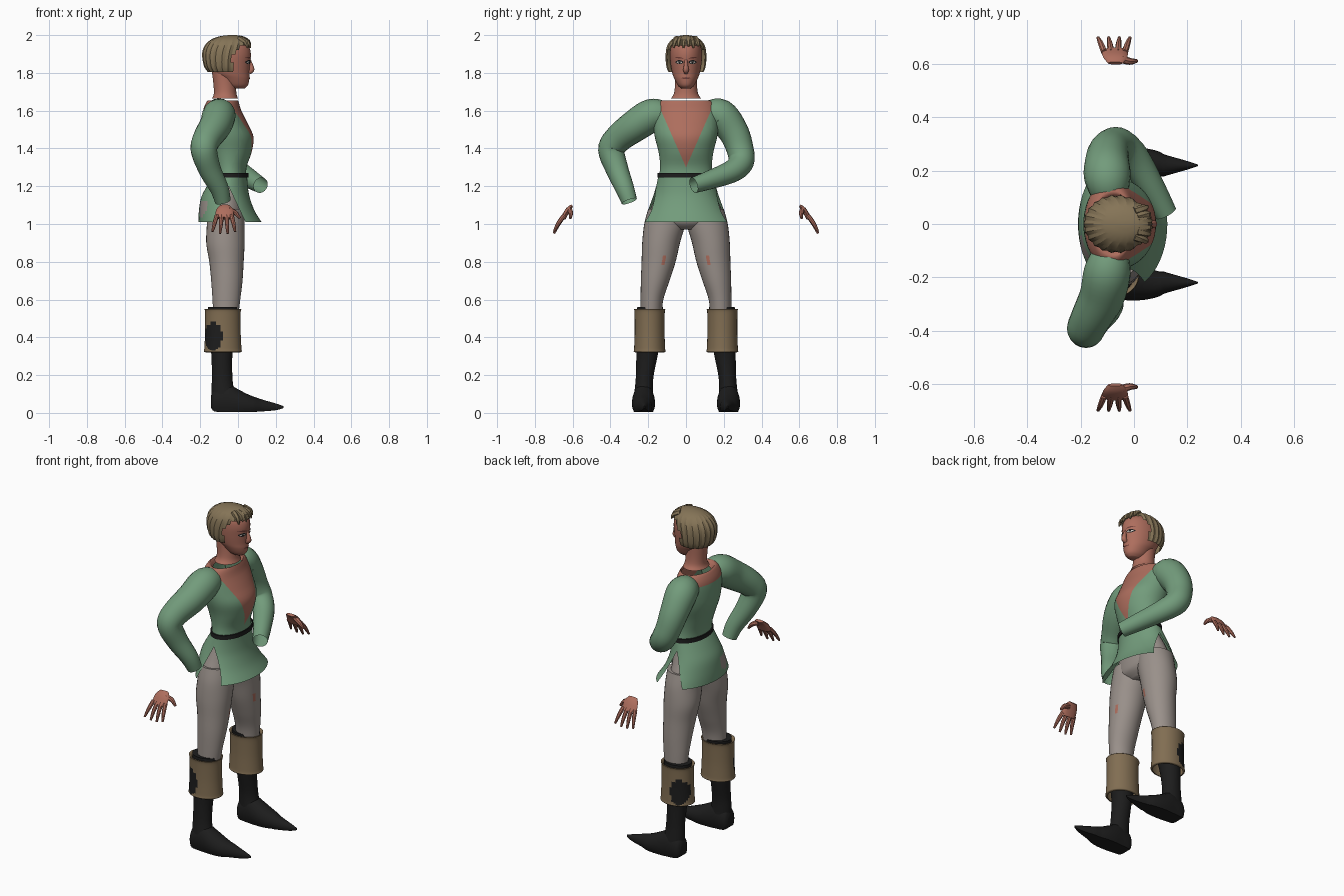
import bpy, bmesh, math
from mathutils import Vector


def material(name, rgb):
    m = bpy.data.materials.new(name)
    m.diffuse_color = (*rgb, 1)
    return m


GREEN = material("tunic green", (0.17, 0.33, 0.20))
SKIN = material("skin", (0.42, 0.155, 0.11))
GREY = material("hose grey", (0.32, 0.28, 0.255))
TAN = material("cuff tan", (0.22, 0.155, 0.085))
BLACK = material("boot black", (0.012, 0.012, 0.012))
HAIR = material("hair brown", (0.235, 0.175, 0.095))
WHITE = material("eye white", (0.6, 0.57, 0.53))
LIP = material("lip", (0.16, 0.05, 0.04))


def spline(keys, k):
    """Smooth (Catmull-Rom) interpolation of key tuples."""
    out, last = [], len(keys) - 1
    for i in range(last):
        p = [keys[max(0, min(last, i + d))] for d in (-1, 0, 1, 2)]
        for j in range(k):
            t = j / k
            out.append(tuple(
                0.5 * (2 * b + (c - a) * t + (2 * a - 5 * b + 4 * c - d) * t * t
                       + (3 * b - a - 3 * c + d) * t ** 3)
                for a, b, c, d in zip(*p)))
    return out + [tuple(keys[-1])]


def loft(name, rings, mats, caps=(True, True), paint=None, cuts=(), angle=40):
    """Skin a list of rings; paint(centre) picks a material index, -1 removes."""
    bm = bmesh.new()
    vs = [[bm.verts.new(p) for p in r] for r in rings]
    n = len(rings[0])
    for a, b in zip(vs, vs[1:]):
        for i in range(n):
            j = (i + 1) % n
            bm.faces.new((a[i], a[j], b[j], b[i]))
    if caps[0]:
        bm.faces.new(vs[0][::-1])
    if caps[1]:
        bm.faces.new(vs[-1])
    bmesh.ops.recalc_face_normals(bm, faces=bm.faces[:])
    for co, no in cuts:
        bmesh.ops.bisect_plane(bm, geom=bm.verts[:] + bm.edges[:] + bm.faces[:],
                               plane_co=co, plane_no=no, dist=1e-5)
    if paint:
        dead = []
        for f in bm.faces:
            k = paint(f.calc_center_median())
            if k < 0:
                dead.append(f)
            else:
                f.material_index = k
        bmesh.ops.delete(bm, geom=dead, context='FACES')
    return finish(name, bm, mats, angle)


def finish(name, bm, mats, angle=40):
    me = bpy.data.meshes.new(name)
    bm.to_mesh(me)
    bm.free()
    for m in mats:
        me.materials.append(m)
    ob = bpy.data.objects.new(name, me)
    bpy.context.collection.objects.link(ob)
    bpy.ops.object.select_all(action='DESELECT')
    ob.select_set(True)
    bpy.context.view_layer.objects.active = ob
    bpy.ops.object.shade_smooth_by_angle(angle=math.radians(angle))
    return ob


def ovals(keys, n=32, k=4, side=1, ridge=0):
    """Level rings from (z, back x, front x, half width[, centre y])."""
    rings = []
    for q in spline(keys, k):
        z, xb, xf, w = q[:4]
        cy = q[4] * side if len(q) > 4 else 0
        ring = []
        for i in range(n):
            a, g = 2 * math.pi * i / n, 1 - ridge * (i % 2)
            ring.append(((xb + xf) / 2 + g * (xf - xb) / 2 * math.cos(a),
                         cy + g * w * math.sin(a), z))
        rings.append(ring)
    return rings


def tube(name, keys, mats, n=20, k=5, side=1, flat=1, caps=(True, True)):
    """Tube along (x, y, z, radius)."""
    pts = [(Vector((x, y * side, z)), r) for x, y, z, r in spline(keys, k)]
    run = (pts[-1][0] - pts[0][0]).normalized()
    ref = Vector((0, 0, 1)) if abs(run.x) > 0.7 else Vector((1, 0, 0))
    rings = []
    for i, (p, r) in enumerate(pts):
        t = (pts[min(i + 1, len(pts) - 1)][0] - pts[max(i - 1, 0)][0]).normalized()
        u = t.cross(ref).normalized()
        v = t.cross(u)
        rings.append([p + r * (flat * math.cos(a) * u + math.sin(a) * v)
                      for a in (2 * math.pi * j / n for j in range(n))])
    return loft(name, rings, mats, caps)


# Tunic body with the open neckline
def neckline(c):
    vee = c.x > -0.03 and c.z > 1.3 and abs(c.y) < (c.z - 1.3) * 0.44
    yoke = c.z > 1.595 and abs(c.y) < 0.135
    return 1 if vee or yoke else 0


body = [(1.23, -0.13, 0.045, 0.147), (1.3, -0.135, 0.045, 0.137), (1.38, -0.16, 0.072, 0.145),
        (1.46, -0.185, 0.082, 0.165), (1.53, -0.19, 0.052, 0.172), (1.6, -0.185, 0.018, 0.168),
        (1.64, -0.17, 0.005, 0.148), (1.655, -0.155, 0.0, 0.118), (1.63, -0.14, 0.005, 0.095)]
loft("tunic_body", ovals(body, 48), [GREEN, SKIN], (False, False), neckline,
     [((0, 0, 1.3), (0, 1, -0.44)), ((0, 0, 1.3), (0, 1, 0.44)), ((0, 0, 1.595), (0, 0, 1)),
      ((0, 0.135, 0), (0, 1, 0)), ((0, -0.135, 0), (0, 1, 0))])

# Flared skirt, slit at both sides, with a worn patch at the back
FRONT_EDGE, BACK_EDGE = Vector((0.17, 0, 0.08)), Vector((-0.2, 0, 0.08))
SLIT = Vector((-0.05, 0, 1.2))


def skirt_rule(c):
    d = c - SLIT
    if d.dot(FRONT_EDGE) < 0 and d.dot(BACK_EDGE) < 0:
        return -1
    patch = ((c.y + 0.09) / 0.05) ** 2 + ((c.z - 1.085) / 0.045) ** 2 < 1
    return 1 if patch and c.x < -0.1 else 0


skirt = [(1.26, -0.128, 0.048, 0.145), (1.2, -0.165, 0.052, 0.158), (1.14, -0.195, 0.062, 0.177),
         (1.07, -0.207, 0.088, 0.21), (1.01, -0.21, 0.125, 0.25)]
loft("tunic_skirt", ovals(skirt, 56), [GREEN, GREY], (False, False), skirt_rule,
     [(SLIT, FRONT_EDGE), (SLIT, BACK_EDGE)])

# Belt
belt = [(1.245, -0.13, 0.05, 0.147), (1.246, -0.138, 0.056, 0.152),
        (1.27, -0.138, 0.056, 0.15), (1.271, -0.13, 0.05, 0.143)]
loft("belt", ovals(belt, 48, 1), [BLACK], (False, False))

# Sleeves: one hanging akimbo, one folded across the waist
tube("right_sleeve", [(-0.09, -0.11, 1.575, 0.07), (-0.1, -0.18, 1.575, 0.088),
                      (-0.12, -0.27, 1.52, 0.085), (-0.165, -0.36, 1.45, 0.075),
                      (-0.18, -0.395, 1.39, 0.07), (-0.15, -0.365, 1.29, 0.06),
                      (-0.10, -0.325, 1.19, 0.05), (-0.08, -0.3, 1.12, 0.042)],
     [GREEN], caps=(True, False))
tube("left_sleeve", [(-0.09, 0.11, 1.575, 0.07), (-0.1, 0.18, 1.575, 0.088),
                     (-0.1, 0.25, 1.49, 0.08), (-0.085, 0.285, 1.4, 0.072),
                     (-0.055, 0.292, 1.33, 0.068), (0.0, 0.245, 1.28, 0.06),
                     (0.07, 0.13, 1.235, 0.05), (0.12, 0.04, 1.205, 0.042)],
     [GREEN], caps=(True, False))

# Hips
hips = [(1.22, -0.12, 0.03, 0.13), (1.12, -0.165, 0.035, 0.17), (1.04, -0.17, 0.035, 0.2),
        (1.0, -0.155, 0.025, 0.16), (0.97, -0.12, -0.01, 0.08)]
loft("hips", ovals(hips), [GREY])

leg = [(1.08, -0.165, 0.03, 0.095, 0.105), (1.0, -0.165, 0.035, 0.108, 0.113),
       (0.9, -0.168, 0.035, 0.1, 0.132), (0.8, -0.152, 0.03, 0.09, 0.145),
       (0.7, -0.142, 0.024, 0.076, 0.163), (0.6, -0.135, 0.012, 0.06, 0.18),
       (0.5, -0.13, 0.0, 0.055, 0.185)]
shaft = [(0.56, -0.16, 0.0, 0.068, 0.19), (0.45, -0.155, 0.0, 0.068, 0.195),
         (0.32, -0.142, -0.028, 0.058, 0.205), (0.2, -0.138, -0.03, 0.047, 0.218),
         (0.13, -0.14, -0.022, 0.048, 0.223), (0.06, -0.14, 0.0, 0.055, 0.226)]
cuff = [(0.52, -0.15, 0.0, 0.065, 0.1925), (0.545, -0.165, 0.008, 0.072, 0.1925),
        (0.55, -0.178, 0.018, 0.083, 0.1925), (0.53, -0.174, 0.014, 0.08, 0.1925),
        (0.43, -0.174, 0.014, 0.079, 0.1925), (0.345, -0.178, 0.018, 0.082, 0.1925),
        (0.325, -0.18, 0.02, 0.084, 0.1925), (0.32, -0.168, 0.008, 0.074, 0.1925)]
# Foot stations: x, half width, bottom, top
foot = [(-0.143, 0.03, 0.03, 0.09), (-0.125, 0.05, 0.008, 0.13), (-0.06, 0.058, 0.004, 0.155),
        (0.0, 0.062, 0.004, 0.125), (0.06, 0.056, 0.004, 0.095), (0.13, 0.036, 0.008, 0.07),
        (0.2, 0.016, 0.014, 0.05), (0.24, 0.003, 0.025, 0.036)]


def worn_hose(c):
    return int(c.x > 0 and abs(abs(c.y) - 0.115) < 0.01 and abs(c.z - 0.81) < 0.022)


def worn_cuff(c):
    spot = ((c.x + 0.13) / 0.047) ** 2 + ((c.z - 0.405) / 0.075) ** 2 < 1
    return int(spot and abs(c.y) > 0.2)


# Legs, boots and hands on both sides
for s, label in ((-1, "right"), (1, "left")):
    loft(label + "_leg", ovals(leg, side=s, k=6), [GREY, SKIN], paint=worn_hose)
    loft(label + "_boot_shaft", ovals(shaft, side=s), [BLACK])
    loft(label + "_boot_cuff", ovals(cuff, 48, 6, s), [TAN, BLACK], (False, False), worn_cuff)
    rings = []
    for x, w, lo, hi in spline(foot, 4):
        ring = []
        for i in range(20):
            a = 2 * math.pi * i / 20
            up = max(math.sin(a), -0.6)  # flat sole
            z = lo + (hi - lo) * (up + 0.6) / 1.6
            ring.append((x, s * 0.225 + w * math.cos(a) - s * 0.005 * (x > 0.1), z))
        rings.append(ring)
    loft(label + "_foot", rings, [BLACK])

    tube(label + "_palm", [(-0.07, 0.603, 1.097, 0.028), (-0.07, 0.625, 1.075, 0.045),
                           (-0.073, 0.65, 1.03, 0.05)], [SKIN], 12, 3, s, 0.28)
    for i in range(4):
        x0, x1 = -0.112 + 0.026 * i, -0.135 + 0.04 * i
        drop = 0.01 * (i in (0, 3))
        tube(f"{label}_finger_{i + 1}",
             [(x0, 0.645, 1.045, 0.012), ((x0 + x1) / 2, 0.675, 1.0 + drop / 2, 0.011),
              (x1, 0.699, 0.95 + drop, 0.006)], [SKIN], 8, 3, s)
    tube(label + "_thumb", [(-0.05, 0.62, 1.075, 0.016), (-0.015, 0.61, 1.06, 0.013),
                            (0.01, 0.612, 1.03, 0.007)], [SKIN], 8, 3, s)

# Neck and head
neck = [(1.665, -0.137, 0.0, 0.08), (1.69, -0.128, -0.008, 0.064),
        (1.74, -0.13, -0.012, 0.058), (1.82, -0.14, -0.02, 0.058)]
loft("neck", ovals(neck), [SKIN], (False, True))
head = [(1.718, -0.04, 0.035, 0.025), (1.735, -0.07, 0.053, 0.044), (1.77, -0.1, 0.06, 0.062),
        (1.8, -0.135, 0.06, 0.073), (1.85, -0.16, 0.064, 0.082), (1.9, -0.168, 0.068, 0.085),
        (1.94, -0.155, 0.058, 0.078), (1.97, -0.12, 0.03, 0.055), (1.985, -0.06, -0.02, 0.02)]
loft("head", ovals(head, 40, 5), [SKIN])
tube("nose", [(0.06, 0, 1.87, 0.007), (0.07, 0, 1.835, 0.012), (0.071, 0, 1.815, 0.015),
              (0.058, 0, 1.802, 0.011)], [SKIN], 12, 3)


def face_x(y, z):
    q = min(spline(head, 20), key=lambda r: abs(r[0] - z))
    return (q[1] + q[2]) / 2 + (q[2] - q[1]) / 2 * math.sqrt(max(0, 1 - (y / q[3]) ** 2))


def face_plate(name, y0, y1, z, h, mat, off, slope=0):
    """Thin almond plate following the face."""
    bm, cols = bmesh.new(), []
    for i in range(7):
        t = i / 6
        y, half = y0 + (y1 - y0) * t, h * (0.25 + 0.75 * math.sin(math.pi * t))
        zc = z + slope * t
        cols.append([bm.verts.new((face_x(y, zz) + off, y, zz)) for zz in (zc - half, zc + half)])
    for a, b in zip(cols, cols[1:]):
        f = bm.faces.new((a[0], b[0], b[1], a[1]))
        f.normal_update()
        if f.normal.x < 0:
            f.normal_flip()
    finish(name, bm, [mat])


for s, label in ((-1, "right"), (1, "left")):
    face_plate(label + "_eye_rim", s * 0.014, s * 0.056, 1.857, 0.011, BLACK, 0.003)
    face_plate(label + "_eye_white", s * 0.02, s * 0.05, 1.856, 0.006, WHITE, 0.0045)
    face_plate(label + "_iris", s * 0.029, s * 0.041, 1.856, 0.006, BLACK, 0.006)
    face_plate(label + "_brow", s * 0.012, s * 0.06, 1.876, 0.004, LIP, 0.003, 0.008)
face_plate("mouth", -0.025, 0.025, 1.772, 0.005, LIP, 0.003)


# Hair: ridged locks, open over the face
def hairline(c):
    if c.z > 1.945:
        return 0
    limit = -0.03 + 0.05 * max(0, (c.z - 1.89) / 0.055)
    if c.z < 1.84:
        limit = -0.03 if abs(c.y) > 0.07 else -0.09
    return -1 if c.x > limit else 0


hair = [(1.805, -0.16, 0.03, 0.094), (1.83, -0.178, 0.04, 0.104), (1.87, -0.188, 0.05, 0.109),
        (1.91, -0.189, 0.062, 0.108), (1.945, -0.176, 0.07, 0.1), (1.975, -0.145, 0.06, 0.078),
        (1.993, -0.1, 0.03, 0.045), (2.0, -0.05, -0.01, 0.01)]
loft("hair", ovals(hair, 44, 3, ridge=0.045), [HAIR], (False, True), hairline, angle=20)

# Fringe locks
for i in range(6):
    y = -0.06 + 0.024 * i
    x = 0.066 - 4 * y * y
    tube(f"fringe_lock_{i + 1}", [(x - 0.05, y * 0.8, 1.982, 0.016), (x - 0.012, y, 1.965, 0.014),
                                  (x, y * 1.1, 1.932 + 0.008 * (i % 2), 0.004)], [HAIR], 6, 2)
